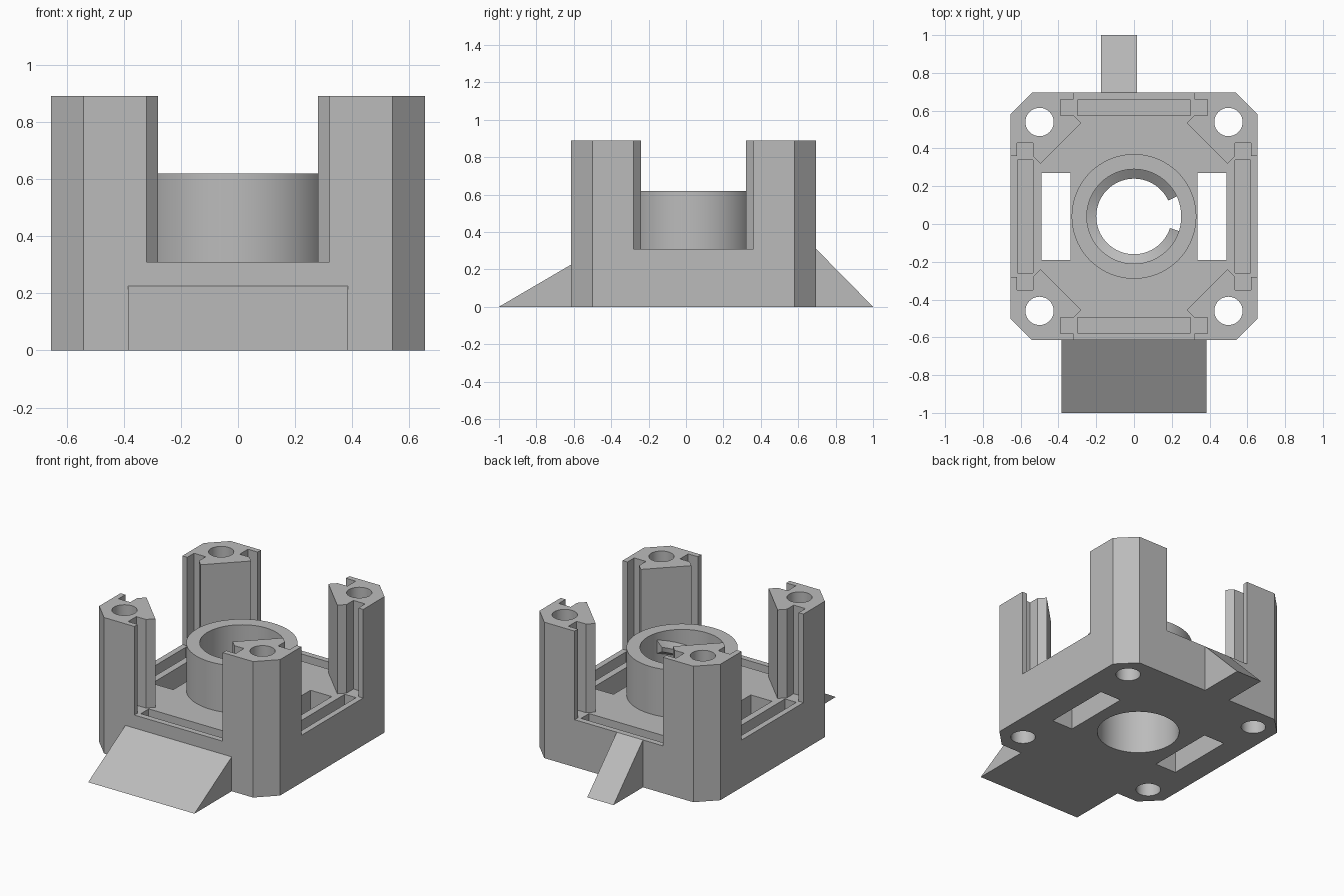
import bpy, bmesh
from math import sin, cos, tau, radians
from mathutils import Matrix, Vector

if "Cube" in bpy.data.objects:
    bpy.data.objects.remove(bpy.data.objects["Cube"])

CY = 0.04            # housing centre in y
HALF, CHAMFER = 0.655, 0.115
DECK, TOP, COLLAR = 0.31, 0.89, 0.62
BORE, THREAD = 0.25, 0.2

grey = bpy.data.materials.new("plain grey")
grey.use_nodes = True
grey.diffuse_color = (0.5, 0.5, 0.5, 1)
grey.node_tree.nodes["Principled BSDF"].inputs["Base Color"].default_value = grey.diffuse_color


def finish(name, bm):
    bmesh.ops.recalc_face_normals(bm, faces=bm.faces)
    mesh = bpy.data.meshes.new(name)
    bm.to_mesh(mesh)
    bm.free()
    mesh.materials.append(grey)
    obj = bpy.data.objects.new(name, mesh)
    bpy.context.collection.objects.link(obj)
    return obj


def prism(name, outline, start, depth):
    """Closed outline at 3D positions, extruded along the depth vector."""
    bm = bmesh.new()
    face = bm.faces.new([bm.verts.new(Vector(p) + Vector(start)) for p in outline])
    out = bmesh.ops.extrude_face_region(bm, geom=[face])
    moved = [v for v in out["geom"] if isinstance(v, bmesh.types.BMVert)]
    bmesh.ops.translate(bm, verts=moved, vec=depth)
    return finish(name, bm)


def upright(name, outline, z0, z1, x=0, y=0):
    return prism(name, [(a, b, 0) for a, b in outline], (x, y + CY, z0), (0, 0, z1 - z0))


def circle(r, n):
    return [(r * cos(tau * i / n), r * sin(tau * i / n)) for i in range(n)]


def box(w, d):
    return [(-w, -d), (w, -d), (w, d), (-w, d)]


def four_way(points):
    """Repeat the outline of one side around the centre."""
    spun = []
    for k in range(4):
        turn = Matrix.Rotation(k * tau / 4, 2)
        spun += [tuple(turn @ Vector(p)) for p in points]
    return spun


def combine(target, tool, operation):
    bpy.context.view_layer.objects.active = target
    mod = target.modifiers.new("shape", "BOOLEAN")
    mod.operation, mod.solver, mod.object = operation, "EXACT", tool
    bpy.ops.object.modifier_apply(modifier=mod.name)
    bpy.data.objects.remove(tool)


def smooth(obj):
    bpy.ops.object.select_all(action="DESELECT")
    obj.select_set(True)
    bpy.context.view_layer.objects.active = obj
    bpy.ops.object.shade_smooth_by_angle(angle=radians(30))


# Housing: chamfered block
edge = HALF - CHAMFER
housing = upright("housing", four_way([(-edge, -HALF), (edge, -HALF)]), 0, TOP)

# Courtyard between the four posts, with panel grooves in the post sides
half_side = [(0.28, -0.495), (0.32, -0.535), (0.39, -0.535),
             (0.39, -0.62), (0.32, -0.62), (0.32, -0.75)]
side = [(-x, y) for x, y in half_side] + half_side[::-1]
combine(housing, upright("courtyard_cutter", four_way(side), DECK, TOP + 0.1), "DIFFERENCE")

# Central collar
combine(housing, upright("collar", circle(0.33, 96), DECK - 0.1, COLLAR), "UNION")
combine(housing, upright("bore_cutter", circle(BORE, 96), -0.1, 1), "DIFFERENCE")

# Panel slots in the deck, screw holes through the posts, side windows
for s in (-1, 1):
    cutters = [
        upright("slot_cutter", box(0.3, 0.041), DECK - 0.08, DECK + 0.05, 0, s * 0.576),
        upright("slot_cutter", box(0.041, 0.3), DECK - 0.08, DECK + 0.05, s * 0.576, 0),
        upright("window_cutter", box(0.077, 0.23), -0.1, DECK + 0.05, s * 0.413, 0),
    ]
    cutters += [upright("hole_cutter", circle(0.075, 40), -0.1, 1, s * 0.5, t * 0.5)
                for t in (-1, 1)]
    for cutter in cutters:
        combine(housing, cutter, "DIFFERENCE")
smooth(housing)

# Thread ridge climbing inside the bore
bm = bmesh.new()
rings = []
STEPS = 64
for i in range(STEPS + 1):
    t = i / STEPS
    a, z = radians(25 + 317 * t), 0.11 + 0.42 * t
    section = [(BORE + 0.01, -0.05), (THREAD, -0.015), (THREAD, 0.015), (BORE + 0.01, 0.05)]
    rings.append([bm.verts.new((r * cos(a), CY + r * sin(a), z + h)) for r, h in section])
for one, two in zip(rings, rings[1:]):
    for j in range(4):
        k = (j + 1) % 4
        bm.faces.new((one[j], one[k], two[k], two[j]))
bm.faces.new(rings[0])
bm.faces.new(rings[-1])
smooth(finish("thread_ridge", bm))

# Front and back ramps
front, back = CY - HALF, CY + HALF
prism("front_ramp", [(0, front, 0), (0, -1, 0), (0, front, 0.225)], (-0.385, 0, 0), (0.77, 0, 0))
prism("back_ramp", [(0, back, 0), (0, 1, 0), (0, back, DECK)], (-0.175, 0, 0), (0.19, 0, 0))
